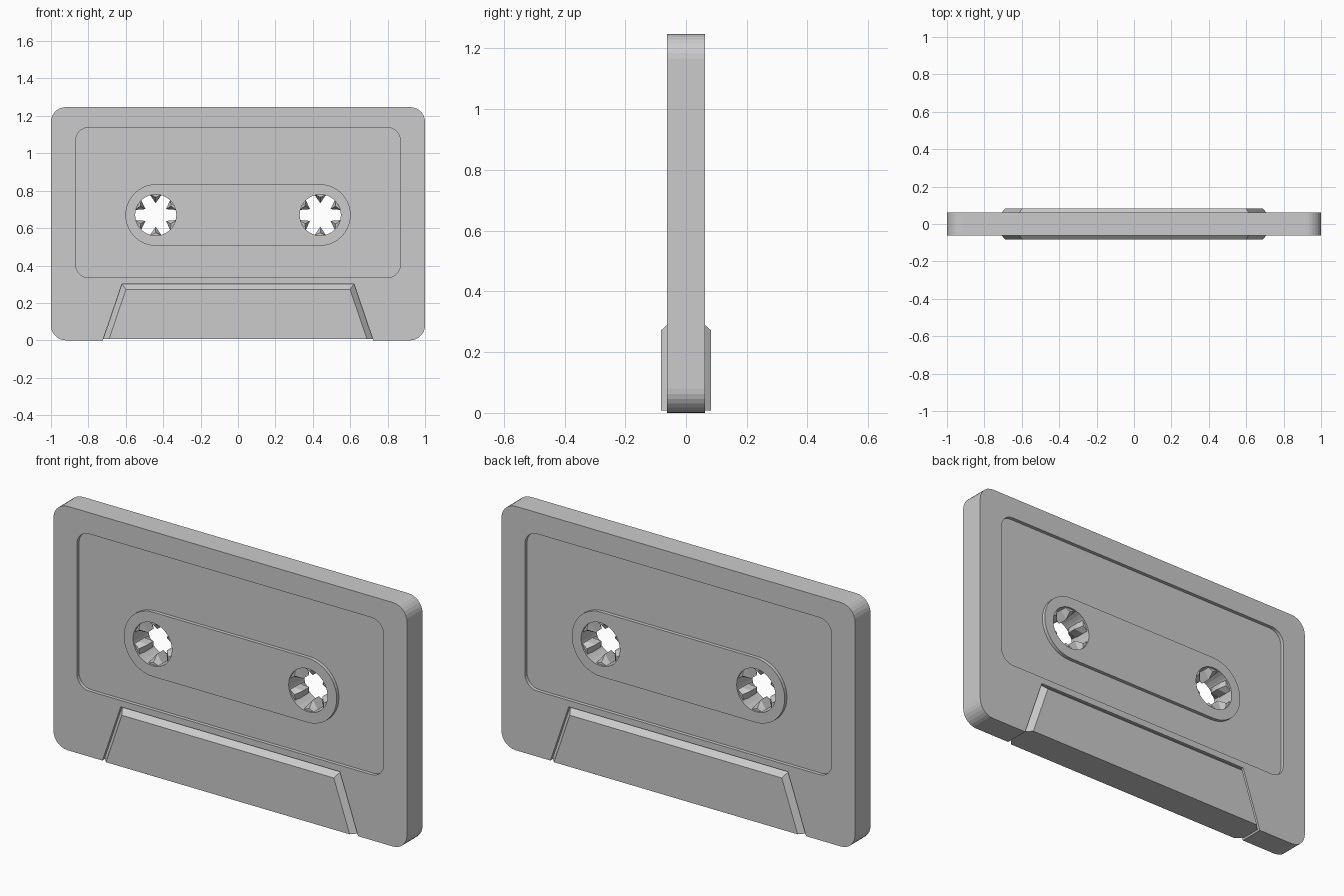
import bpy, bmesh
from math import sin, cos, pi, radians

if "Cube" in bpy.data.objects:
    bpy.data.objects.remove(bpy.data.objects["Cube"])

H, HALF = 1.247, 0.0625          # cassette height, half thickness
RECESS = 0.018                   # label panel depth
HUB_X, HUB_Z, HUB_R = 0.44, 0.67, 0.11


def arc(cx, cz, r, a0, a1, n):
    return [(cx + r * cos(radians(a0 + (a1 - a0) * i / n)),
             cz + r * sin(radians(a0 + (a1 - a0) * i / n))) for i in range(n + 1)]


def rounded_rect(x, z0, z1, r, n=7):
    return (arc(x - r, z0 + r, r, -90, 0, n) + arc(x - r, z1 - r, r, 0, 90, n)
            + arc(-x + r, z1 - r, r, 90, 180, n) + arc(-x + r, z0 + r, r, 180, 270, n))


def loft(bm, sections):
    """Closed solid through (y, outline) sections."""
    rings = [[bm.verts.new((x, y, z)) for x, z in pts] for y, pts in sections]
    for a, b in zip(rings, rings[1:]):
        for i in range(len(a)):
            j = (i + 1) % len(a)
            bm.faces.new((a[i], a[j], b[j], b[i]))
    bm.faces.new(rings[0])
    bm.faces.new(rings[-1])


def make(name, *solids):
    bm = bmesh.new()
    for s in solids:
        loft(bm, s)
    bmesh.ops.recalc_face_normals(bm, faces=bm.faces)
    me = bpy.data.meshes.new(name)
    bm.to_mesh(me)
    bm.free()
    ob = bpy.data.objects.new(name, me)
    bpy.context.collection.objects.link(ob)
    return ob


def boolean(target, cutter, op='DIFFERENCE'):
    mod = target.modifiers.new("bool", 'BOOLEAN')
    mod.operation, mod.object, mod.solver = op, cutter, 'EXACT'
    bpy.context.view_layer.objects.active = target
    bpy.ops.object.modifier_apply(modifier=mod.name)
    bpy.data.objects.remove(cutter)


def prism(pts, y0, y1):
    return [(y0, pts), (y1, pts)]


# shell: rounded slab with a trapezoid opening at the bottom edge
trap = [(-0.72, 0.008), (-0.62, 0.302), (0.62, 0.302), (0.72, 0.008)]
opening = [(-0.723, 0)] + trap[1:3] + [(0.723, 0)]
shell = make("shell", prism(rounded_rect(1.0, 0, H, 0.08) + opening, -HALF, HALF))

# sunken label panels on both faces
panel = rounded_rect(0.868, 0.335, 1.138, 0.07)
boolean(shell, make("panel_cutter", prism(panel, -0.2, -HALF + RECESS),
                    prism(panel, HALF - RECESS, 0.2)))

# raised window oval, flush with the shell face
oval = arc(HUB_X - 0.003, HUB_Z, 0.165, -90, 90, 20) + arc(-HUB_X + 0.003, HUB_Z, 0.165, 90, 270, 20)
boolean(shell, make("window_oval", prism(oval, -HALF, HALF)), 'UNION')

# spool holes
boolean(shell, make("hole_cutter", *[prism(arc(s * HUB_X, HUB_Z, HUB_R, 0, 350, 35), -0.2, 0.2)
                                     for s in (-1, 1)]))

# head block: fills the opening, bevelled proud of both faces
inner = [(-0.689, 0.008), (-0.599, 0.272), (0.599, 0.272), (0.689, 0.008)]
make("head_block", [(-0.082, inner), (-0.048, trap), (0.048, trap), (0.082, inner)])


# spool teeth: six pointed wedges around each hole
def tooth(cx, ang, tip):
    return [(cx + r * cos(radians(ang + d)), HUB_Z + r * sin(radians(ang + d)))
            for d, r in ((-16, HUB_R + 0.003), (0, tip), (16, HUB_R + 0.003))]


for side, s in (("left", -1), ("right", 1)):
    make(f"spool_teeth_{side}",
         *[[(y, tooth(s * HUB_X, 30 + 60 * k, tip))
            for y, tip in ((-0.054, 0.095), (-0.025, 0.063), (0.025, 0.063), (0.054, 0.095))]
           for k in range(6)])
